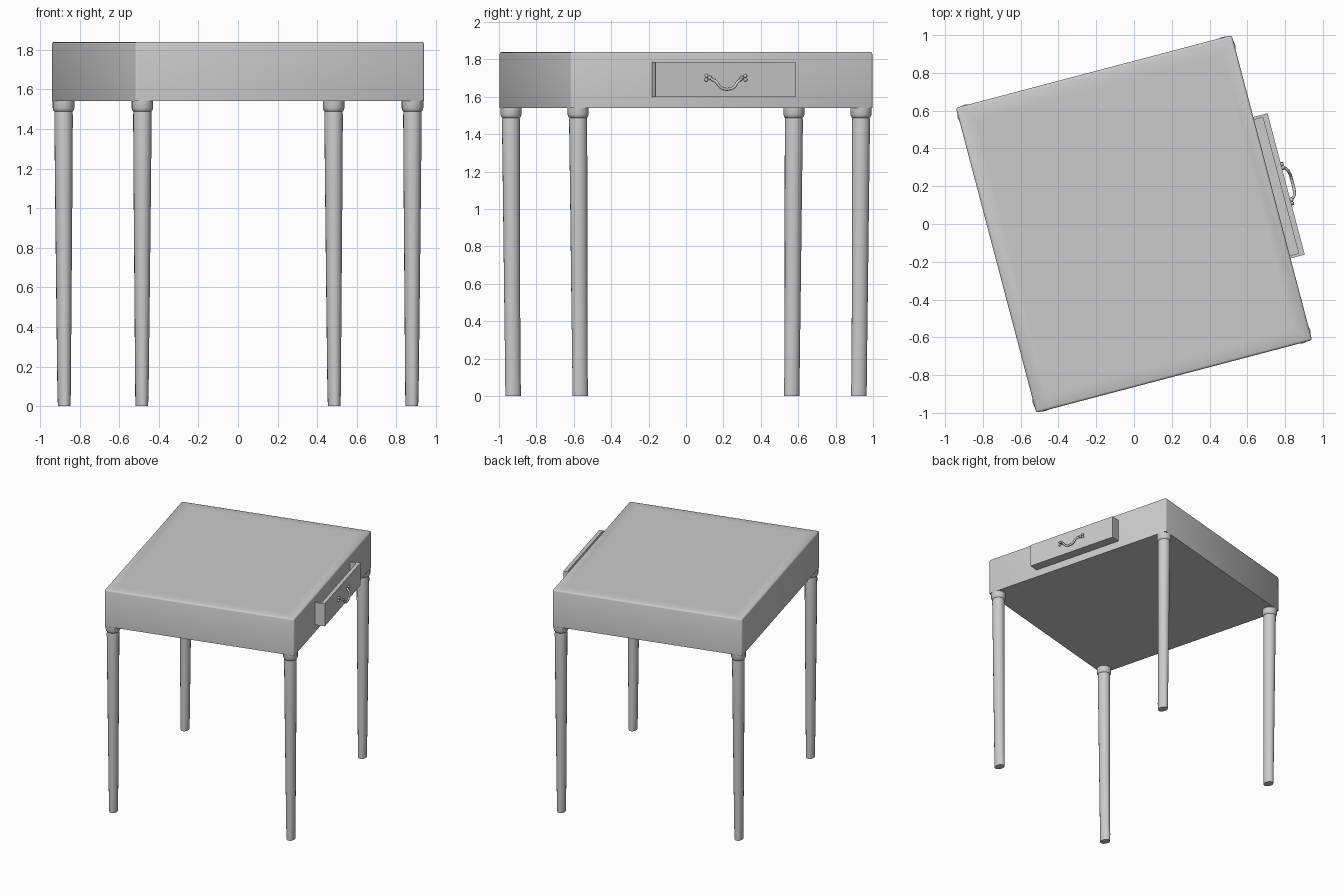
import bpy, bmesh, math
from mathutils import Matrix, Vector

if "Cube" in bpy.data.objects:
    bpy.data.objects.remove(bpy.data.objects["Cube"])

# The whole table is turned about z
TURN = Matrix.Rotation(math.radians(14.75), 4, 'Z')
HU, HV = 0.755, 0.835          # half width and half depth of the top
Z0, Z1 = 1.54, 1.84            # apron bottom and table top


def finish(name, bm, angle=35):
    bmesh.ops.recalc_face_normals(bm, faces=bm.faces)
    bm.transform(TURN)
    mesh = bpy.data.meshes.new(name)
    bm.to_mesh(mesh)
    bm.free()
    ob = bpy.data.objects.new(name, mesh)
    bpy.context.collection.objects.link(ob)
    bpy.ops.object.select_all(action='DESELECT')
    ob.select_set(True)
    bpy.context.view_layer.objects.active = ob
    bpy.ops.object.shade_smooth_by_angle(angle=math.radians(angle))
    return ob


def add_box(bm, lo, hi):
    lo, hi = Vector(lo), Vector(hi)
    m = Matrix.Translation((lo + hi) / 2) @ Matrix.Diagonal((*(hi - lo), 1))
    return bmesh.ops.create_cube(bm, size=1, matrix=m)['verts']


def add_rings(bm, rings, sides):
    """Skin a list of rings, each a list of points, and cap both ends."""
    loops = [[bm.verts.new(p) for p in ring] for ring in rings]
    for a, b in zip(loops, loops[1:]):
        for i in range(sides):
            j = (i + 1) % sides
            bm.faces.new((a[i], a[j], b[j], b[i]))
    bm.faces.new(loops[0])
    bm.faces.new(loops[-1])


# Table top: a thick slab with a slim rounded upper rim
bm = bmesh.new()
add_box(bm, (-HU, -HV, Z0), (HU, HV, Z1))
rim = [e for e in bm.edges if sum(v.co.z for v in e.verts) > 2 * Z0 + 0.01]
bmesh.ops.bevel(bm, geom=rim, offset=0.012, segments=2, profile=0.5, affect='EDGES')
top = [f for f in bm.faces if f.calc_center_median().z > Z1 - 1e-4]
bmesh.ops.inset_region(bm, faces=top, thickness=0.1)
finish("table_top", bm, 50)

# Legs: collar, tapered shaft, foot squeezed sideways and set inward
# (z, half width, half depth, inward shift)
LEG = [(1.54, .055, .057, 0), (1.505, .055, .057, 0), (1.492, .050, .052, 0),
       (1.488, .045, .047, 0), (1.47, .047, .049, 0), (1.1, .044, .047, .003),
       (0.6, .039, .044, .006), (0.13, .034, .042, .010),
       (0.06, .033, .043, .011), (0.0, .031, .042, .012)]
SIDES = 16
for sv, end in ((-1, "front"), (1, "back")):
    for su, side in ((-1, "left"), (1, "right")):
        bm = bmesh.new()
        rings = []
        for z, a, b, shift in LEG:
            u, v = su * 0.705, sv * (0.782 - shift)
            rings.append([(u + a * math.cos(2 * math.pi * i / SIDES),
                           v + b * math.sin(2 * math.pi * i / SIDES), z)
                          for i in range(SIDES)])
        add_rings(bm, rings, SIDES)
        finish(f"{end}_{side}_leg", bm)

# Drawer, slightly pulled out: front panel with an open box behind it
D, DZ0, DZ1, OUT = 0.387, 1.60, 1.785, 0.833
bm = bmesh.new()
add_box(bm, (OUT - 0.03, -D, DZ0), (OUT, D, DZ1))
finish("drawer_front", bm)
bm = bmesh.new()
add_box(bm, (0.74, -D, DZ0), (OUT - 0.03, D, DZ0 + 0.015))
for s in (-1, 1):
    v0, v1 = sorted((s * D, s * (D - 0.015)))
    add_box(bm, (0.74, v0, DZ0 + 0.015), (OUT - 0.03, v1, DZ1))
finish("drawer_box", bm)

# Handle: a drooping bar mirrored about the drawer centre
half = [(.836, .085, 1.700), (.852, .079, 1.692), (.860, .068, 1.687),
        (.864, .055, 1.675), (.866, .042, 1.655), (.867, .024, 1.643)]
path = half + [(.867, 0, 1.640)] + [(u, -v, z) for u, v, z in reversed(half)]
path = [Vector(p) for p in path]
rings = []
for i, p in enumerate(path):
    t = (path[min(i + 1, len(path) - 1)] - path[max(i - 1, 0)]).normalized()
    n = t.cross(Vector((1, 0, 0))).normalized()
    w = t.cross(n)
    rings.append([p + 0.008 * (n * math.cos(k * math.pi / 4) + w * math.sin(k * math.pi / 4))
                  for k in range(8)])
bm = bmesh.new()
add_rings(bm, rings, 8)
finish("drawer_handle", bm, 60)

# Handle mounts: a forked pair of small knobs at each end
bm = bmesh.new()
for s in (-1, 1):
    for v, z, r in ((.088, 1.701, .012), (.107, 1.712, .010), (.109, 1.691, .010)):
        bmesh.ops.create_uvsphere(bm, u_segments=10, v_segments=6, radius=r,
                                  matrix=Matrix.Translation((OUT + 0.005, s * v, z)))
finish("handle_mounts", bm, 60)
